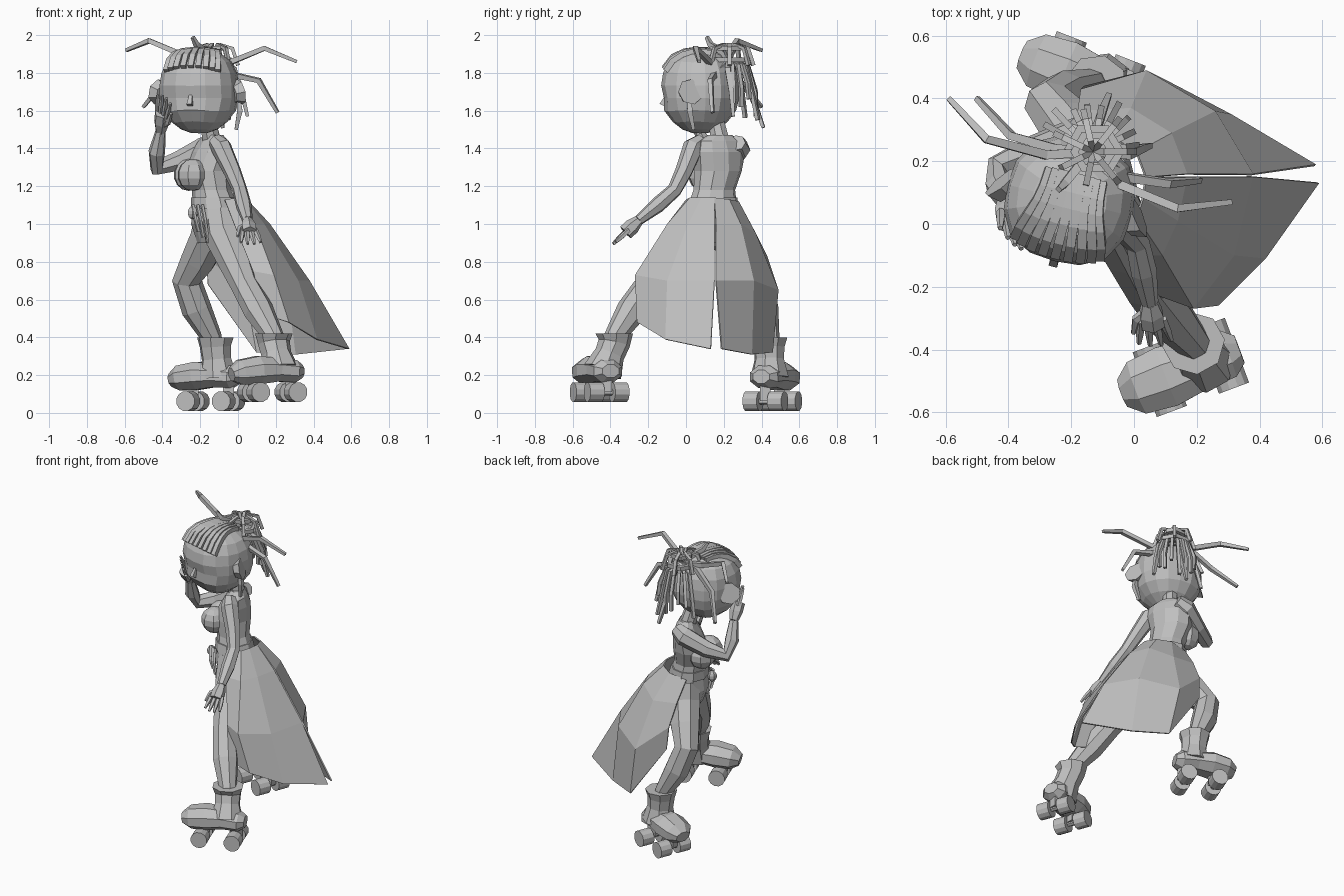
import bpy, bmesh, math, random
from mathutils import Vector, Matrix, Quaternion

cube = bpy.data.objects.get("Cube")
if cube:
    bpy.data.objects.remove(cube, do_unlink=True)

grey = bpy.data.materials.new("plain_grey")
grey.use_nodes = True
colour = (0.52, 0.52, 0.52, 1)
grey.diffuse_color = colour
grey.node_tree.nodes["Principled BSDF"].inputs["Base Color"].default_value = colour


def finish(name, bm):
    bmesh.ops.recalc_face_normals(bm, faces=bm.faces)
    mesh = bpy.data.meshes.new(name)
    bm.to_mesh(mesh)
    bm.free()
    mesh.materials.append(grey)
    obj = bpy.data.objects.new(name, mesh)
    bpy.context.collection.objects.link(obj)
    return obj


def skin(name, rings):
    """Join equal rings of points into a closed body."""
    bm = bmesh.new()
    rows = [[bm.verts.new(p) for p in ring] for ring in rings]
    count = len(rows[0])
    for low, high in zip(rows, rows[1:]):
        for i in range(count):
            j = (i + 1) % count
            bm.faces.new((low[i], low[j], high[j], high[i]))
    bm.faces.new(rows[0])
    bm.faces.new(rows[-1])
    return finish(name, bm)


def circle(sides):
    return [(math.cos(math.tau * (i + 0.5) / sides), math.sin(math.tau * (i + 0.5) / sides)) for i in range(sides)]


def tube(name, points, radii, sides=6, flat=1.0):
    """Tapering limb through the points; flat squashes it vertically."""
    pts = [Vector(p) for p in points]
    if not isinstance(radii, (list, tuple)):
        radii = [radii] * len(pts)
    rings, turn, old = [], None, None
    for i, p in enumerate(pts):
        way = (pts[min(i + 1, len(pts) - 1)] - pts[max(i - 1, 0)]).normalized()
        turn = way.to_track_quat('Z', 'Y') if old is None else old.rotation_difference(way) @ turn
        old = way
        rings.append([p + turn @ Vector((c * radii[i], s * radii[i] * flat, 0)) for c, s in circle(sides)])
    return skin(name, rings)


def loft(name, levels, yaw, sides=10):
    """Upright body of level ellipses: x, y, z, half width, half depth."""
    spin = Matrix.Rotation(yaw, 3, 'Z')
    return skin(name, [[Vector((x, y, z)) + spin @ Vector((c * w, s * d, 0)) for c, s in circle(sides)]
                       for x, y, z, w, d in levels])


def ball(name, centre, size, yaw=0, segments=10):
    bm = bmesh.new()
    bmesh.ops.create_uvsphere(bm, u_segments=segments, v_segments=7, radius=1)
    bm.transform(Matrix.LocRotScale(Vector(centre), Quaternion((0, 0, 1), yaw), Vector(size)))
    return finish(name, bm)


# Head: a rounded block with a narrower chin and a sunken eye line
HEAD = Matrix.Translation((-0.205, 0.075, 1.7)) @ Matrix.Rotation(-0.25, 4, 'Z')


def head_point(direction, grow=1.0):
    d = Vector(direction)
    d = d / sum(abs(c) ** 2.6 for c in d) ** (1 / 2.6)
    p = Vector((d.x * 0.205, d.y * 0.2, d.z * 0.22)) * grow
    if p.z < -0.08:
        shrink = 1 + (p.z + 0.08) * 1.6
        p.x *= shrink
        p.y *= shrink
    return p


bm = bmesh.new()
bmesh.ops.create_uvsphere(bm, u_segments=16, v_segments=11, radius=1)
for v in bm.verts:
    v.co = head_point(v.co)
    if v.co.y < -0.12 and -0.09 < v.co.z < 0.0:
        v.co.y += 0.015
bm.transform(HEAD)
finish("head", bm)
tube("nose", [HEAD @ Vector((0, -0.18, -0.02)), HEAD @ Vector((0, -0.205, -0.07))], [0.012, 0.02], 4)
for side in (-1, 1):
    ear = [HEAD @ Vector((side * 0.19, -0.02, -0.01)), HEAD @ Vector((side * 0.225, 0.005, 0.0))]
    tube("ear", ear, [0.05, 0.07], 7)

# Braided rows over the scalp, gathered at the knot
for i in range(9):
    u = (i - 4) / 4
    row = []
    for k in range(6):
        t = k / 5
        row.append(HEAD @ head_point((u * (0.85 - 0.45 * t), -0.95 + 1.35 * t, 0.62 + 0.5 * math.sin(t * 2.6)), 1.01))
    tube("scalp_braid", row, 0.021, 4)

# Knot of hair and loose strands
random.seed(4)
KNOT = Vector((-0.13, 0.23, 1.87))
for radius, height in ((0.085, 0.0), (0.06, 0.06)):
    loop = [KNOT + Vector((radius * math.cos(a * math.pi / 3), radius * math.sin(a * math.pi / 3), height))
            for a in range(7)]
    tube("knot_ring", loop, 0.018, 4)
for i in range(7):
    a = i * 0.9
    out = Vector((math.cos(a), math.sin(a), 0))
    tube("knot_curl", [KNOT, KNOT + out * 0.04 + Vector((0, 0, 0.08)), KNOT + out * 0.1 + Vector((0, 0, 0.06)),
                       KNOT + out * 0.13 + Vector((0, 0, -0.03))], 0.014, 4)
strands = [
    [(-0.28, 0.22, 1.89), (-0.47, 0.27, 1.97), (-0.59, 0.40, 1.92)],
    [(-0.08, 0.14, 1.84), (0.14, 0.05, 1.93), (0.31, 0.07, 1.86)],
    [(-0.03, 0.15, 1.79), (0.11, 0.13, 1.76), (0.21, 0.14, 1.59)],
    [(-0.25, 0.24, 1.86), (-0.39, 0.28, 1.76), (-0.50, 0.40, 1.62)],
    [(-0.02, 0.22, 1.82), (0.02, 0.24, 1.70), (0.05, 0.25, 1.57)],
    [(-0.12, 0.30, 1.83), (-0.10, 0.36, 1.65), (-0.08, 0.41, 1.51)],
    [(-0.18, 0.18, 1.92), (-0.22, 0.13, 1.95), (-0.24, 0.11, 1.99)],
]
for path in strands:
    tube("long_strand", [KNOT] + path, [0.02, 0.02, 0.018, 0.012], 4)
for i in range(9):
    a = 0.15 + i * 0.31
    out = Vector((math.cos(a), math.sin(a), 0))
    drop = random.uniform(0.2, 0.33)
    tube("hanging_strand", [KNOT, KNOT + out * 0.1 - Vector((0, 0, 0.03)),
                            KNOT + out * 0.14 - Vector((0, 0, drop * 0.6)),
                            KNOT + out * random.uniform(0.13, 0.18) - Vector((0, 0, drop))], 0.014, 4)
tube("side_lock", [(0.0, 0.02, 1.68), (0.01, 0.02, 1.6), (-0.01, 0.04, 1.5)], [0.012, 0.02, 0.012], 4)

# Torso, turned toward the figure's right
TURN = -1.05
tube("neck", [(-0.13, 0.19, 1.4), (-0.16, 0.16, 1.54)], [0.055, 0.045], 8)
loft("torso", [(-0.13, 0.14, 0.9, 0.1, 0.08), (-0.12, 0.13, 1.0, 0.15, 0.12), (-0.12, 0.14, 1.1, 0.135, 0.115),
               (-0.14, 0.15, 1.18, 0.115, 0.1), (-0.16, 0.17, 1.28, 0.13, 0.115), (-0.14, 0.18, 1.38, 0.145, 0.09),
               (-0.13, 0.18, 1.44, 0.13, 0.06), (-0.13, 0.18, 1.47, 0.07, 0.045)], TURN)
for centre in ((-0.24, 0.09, 1.26), (-0.26, 0.2, 1.26)):
    ball("bust", centre, (0.08, 0.085, 0.085), TURN, 8)
loft("waistband", [(-0.12, 0.14, 1.08, 0.145, 0.125), (-0.13, 0.145, 1.14, 0.133, 0.115)], TURN)

# Arms and hands
def hand(name, wrist, tip, across):
    wrist, tip, across = Vector(wrist), Vector(tip), Vector(across).normalized()
    reach = tip - wrist
    knuckle = wrist + reach * 0.5
    tube(name + "_palm", [wrist, wrist + reach * 0.25, knuckle], [0.028, 0.042, 0.042], 6)
    for k in range(4):
        s = (k - 1.5) * 0.023
        start = wrist + reach * 0.4 + across * s
        end = tip + across * s * 1.5 - reach * 0.07 * abs(k - 1.5)
        tube(name + "_finger", [start, (start + end) / 2, end], [0.014, 0.014, 0.008], 5)
    tube(name + "_thumb", [wrist + reach * 0.15, wrist + reach * 0.35 - across * 0.05,
                           wrist + reach * 0.65 - across * 0.065], [0.018, 0.016, 0.009], 5)


tube("left_arm", [(-0.12, 0.08, 1.44), (-0.09, 0.04, 1.41), (-0.03, -0.01, 1.28), (0.01, -0.06, 1.18),
                  (0.03, -0.15, 1.1), (0.05, -0.25, 1.02)], [0.04, 0.056, 0.047, 0.04, 0.043, 0.028], 7)
hand("left_hand", (0.05, -0.25, 1.02), (0.07, -0.39, 0.89), (1, 0.1, 0))
tube("right_arm", [(-0.12, 0.27, 1.43), (-0.18, 0.28, 1.4), (-0.32, 0.23, 1.33), (-0.43, 0.18, 1.3),
                   (-0.43, 0.12, 1.38), (-0.41, 0.07, 1.49)], [0.045, 0.062, 0.053, 0.045, 0.045, 0.028], 7)
hand("right_hand", (-0.41, 0.07, 1.49), (-0.39, -0.06, 1.68), (-0.6, 0.6, 0.4))

# Legs
tube("left_leg", [(-0.09, 0.09, 1.05), (-0.07, 0.04, 0.93), (-0.01, -0.09, 0.79), (0.04, -0.2, 0.67),
                  (0.11, -0.29, 0.54), (0.19, -0.38, 0.4), (0.21, -0.4, 0.3)],
     [0.1, 0.105, 0.09, 0.075, 0.08, 0.055, 0.05], 8)
tube("right_leg", [(-0.13, 0.2, 1.05), (-0.15, 0.23, 0.93), (-0.21, 0.31, 0.81), (-0.27, 0.38, 0.7),
                   (-0.22, 0.41, 0.55), (-0.14, 0.44, 0.4), (-0.12, 0.45, 0.3)],
     [0.1, 0.105, 0.095, 0.08, 0.08, 0.055, 0.05], 8)


# Roller boots with four wheels each
def skate(name, heel, toe, top, floor):
    heel, toe, top = Vector(heel), Vector(toe), Vector(top)
    along = (toe - heel).normalized()
    across = Vector((-along.y, along.x, 0)).normalized()
    lift = Vector((0, 0, 0.01))
    tube(name + "_boot", [heel - along * 0.06, heel - along * 0.02, heel + along * 0.08 + lift,
                          toe - along * 0.07 + lift, toe + along * 0.03, toe + along * 0.08 - lift],
         [0.05, 0.085, 0.09, 0.107, 0.095, 0.05], 8, 0.75)
    base = heel + along * 0.06
    tube(name + "_shaft", [base, base * 0.4 + top * 0.6, top, top + Vector((0, 0, 0.05))],
         [0.105, 0.08, 0.085, 0.1], 8)
    for spot in (heel, toe - along * 0.045):
        axle = Vector((spot.x, spot.y, floor))
        tube(name + "_axle", [axle - across * 0.1, axle + across * 0.1], 0.018, 6)
        tube(name + "_truck", [axle, Vector((spot.x, spot.y, heel.z))], 0.04, 4)
        for s in (-1, 1):
            tube(name + "_wheel", [axle + across * s * 0.03, axle + across * s * 0.11], 0.053, 12)


skate("left", (0.28, -0.42, 0.22), (0.04, -0.51, 0.215), (0.19, -0.38, 0.37), 0.11)
skate("right", (-0.05, 0.42, 0.19), (-0.28, 0.51, 0.185), (-0.12, 0.44, 0.35), 0.062)

# Split skirt: two flaring panels, open at the front
panels = {
    "left_skirt_panel": [
        [(-0.07, 0.0, 1.13), (-0.02, -0.1, 1.0), (0.08, -0.23, 0.75), (0.14, -0.26, 0.52)],
        [(0.01, 0.02, 1.14), (0.09, -0.1, 1.0), (0.19, -0.27, 0.73), (0.27, -0.26, 0.48)],
        [(0.03, 0.08, 1.14), (0.14, 0.01, 1.0), (0.32, -0.1, 0.7), (0.42, -0.11, 0.39)],
        [(0.04, 0.15, 1.14), (0.17, 0.15, 1.0), (0.38, 0.15, 0.7), (0.59, 0.13, 0.34)]],
    "right_skirt_panel": [
        [(0.04, 0.15, 1.14), (0.17, 0.16, 1.0), (0.38, 0.16, 0.7), (0.58, 0.19, 0.34)],
        [(0.01, 0.23, 1.13), (0.12, 0.29, 1.0), (0.26, 0.36, 0.7), (0.31, 0.35, 0.31)],
        [(-0.07, 0.28, 1.12), (-0.01, 0.37, 0.95), (0.04, 0.49, 0.65), (0.1, 0.46, 0.32)],
        [(-0.19, 0.27, 1.1), (-0.18, 0.36, 0.97), (-0.17, 0.43, 0.83), (-0.16, 0.44, 0.68)]],
}
for name, columns in panels.items():
    bm = bmesh.new()
    grid = [[bm.verts.new(p) for p in column] for column in columns]
    for a, b in zip(grid, grid[1:]):
        for k in range(3):
            bm.faces.new((a[k], b[k], b[k + 1], a[k + 1]))
    panel = finish(name, bm)
    panel.modifiers.new("cloth", 'SOLIDIFY').thickness = 0.008

# Belt knot with hanging cords at the front
ball("belt_knot", (-0.24, 0.06, 1.06), (0.03, 0.03, 0.035), 0, 6)
for k in range(3):
    shift = Vector((k * 0.025, -k * 0.012, 0))
    tube("belt_cord", [Vector((-0.24, 0.05, 1.1)) + shift, Vector((-0.225, 0.02, 1.02)) + shift,
                       Vector((-0.21, 0.03, 0.96 - k * 0.03)) + shift], 0.01, 4)
